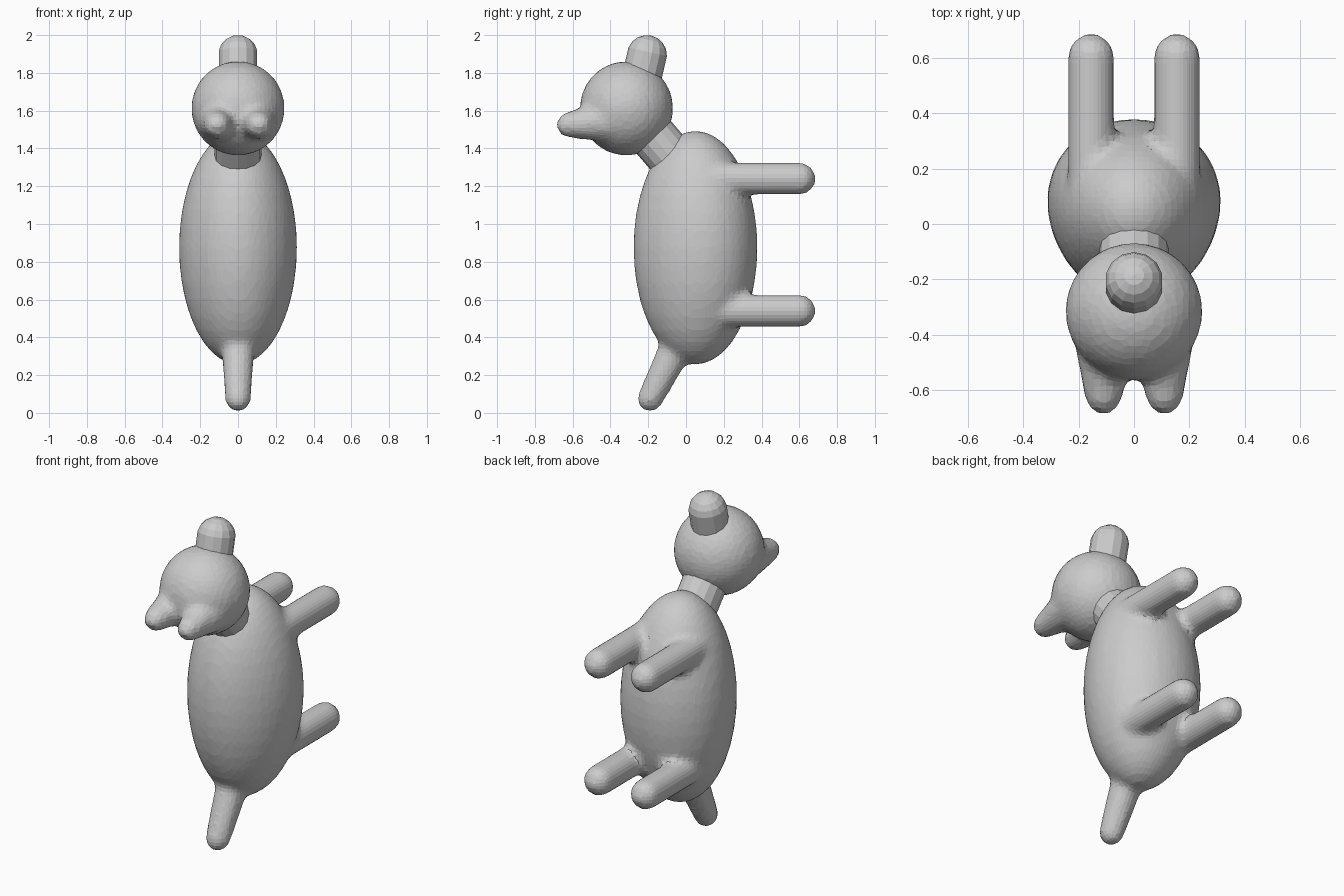
import bpy, bmesh
from mathutils import Vector, Matrix

if "Cube" in bpy.data.objects:
    bpy.data.objects.remove(bpy.data.objects["Cube"])


def add_ball(bm, centre, radii, seg=32, rings=20):
    m = Matrix.Translation(centre) @ Matrix.Diagonal((*radii, 1))
    return bmesh.ops.create_uvsphere(bm, u_segments=seg, v_segments=rings, radius=1, matrix=m)["verts"]


def add_capsule(bm, a, b, ra, rb, seg=12, rings=9):
    """Round-ended, tapered limb from centre a to centre b."""
    a, b = Vector(a), Vector(b)
    rot = (b - a).to_track_quat('Z', 'Y')
    for v in bmesh.ops.create_uvsphere(bm, u_segments=seg, v_segments=rings, radius=1)["verts"]:
        end, r = (b, rb) if v.co.z > 0 else (a, ra)
        v.co = end + rot @ (v.co * r)


def finish(name, bm, blend=False):
    me = bpy.data.meshes.new(name)
    bm.to_mesh(me)
    bm.free()
    ob = bpy.data.objects.new(name, me)
    bpy.context.collection.objects.link(ob)
    if blend:  # fuse overlapping volumes with soft fillets, then facet
        rm = ob.modifiers.new("fuse", 'REMESH')
        rm.mode = 'VOXEL'
        rm.voxel_size = 0.022
        sm = ob.modifiers.new("fillet", 'SMOOTH')
        sm.factor = 0.5
        sm.iterations = 6
        dc = ob.modifiers.new("facet", 'DECIMATE')
        dc.ratio = 0.4
    return ob


# Body: egg-shaped trunk, wider toward the belly, with legs and tail fused in
bm = bmesh.new()
for v in add_ball(bm, (0, 0.05, 0.875), (0.312, 0.329, 0.62)):
    v.co.x *= 1 + 0.3 * (v.co.y - 0.05)
for s in (-1, 1):
    for z in (1.24, 0.54):
        add_capsule(bm, (s * 0.155, 0.15, z), (s * 0.155, 0.6, z), 0.088, 0.088)
add_capsule(bm, (0, -0.04, 0.37), (0, -0.19, 0.075), 0.095, 0.07)
finish("body_with_legs_and_tail", bm, True)

# Head with a pair of tapered ears
bm = bmesh.new()
add_ball(bm, (0, -0.315, 1.612), (0.248, 0.248, 0.25))
for s in (-1, 1):
    add_capsule(bm, (s * 0.105, -0.42, 1.545), (s * 0.11, -0.617, 1.525), 0.12, 0.07)
finish("head_with_ears", bm, True)

# Neck
bm = bmesh.new()
add_capsule(bm, (0, 0.0, 1.26), (0, -0.24, 1.54), 0.127, 0.127, 16)
finish("neck", bm)

# Snout
bm = bmesh.new()
add_capsule(bm, (0, -0.24, 1.75), (0, -0.207, 1.894), 0.106, 0.106, 14)
finish("snout", bm)
